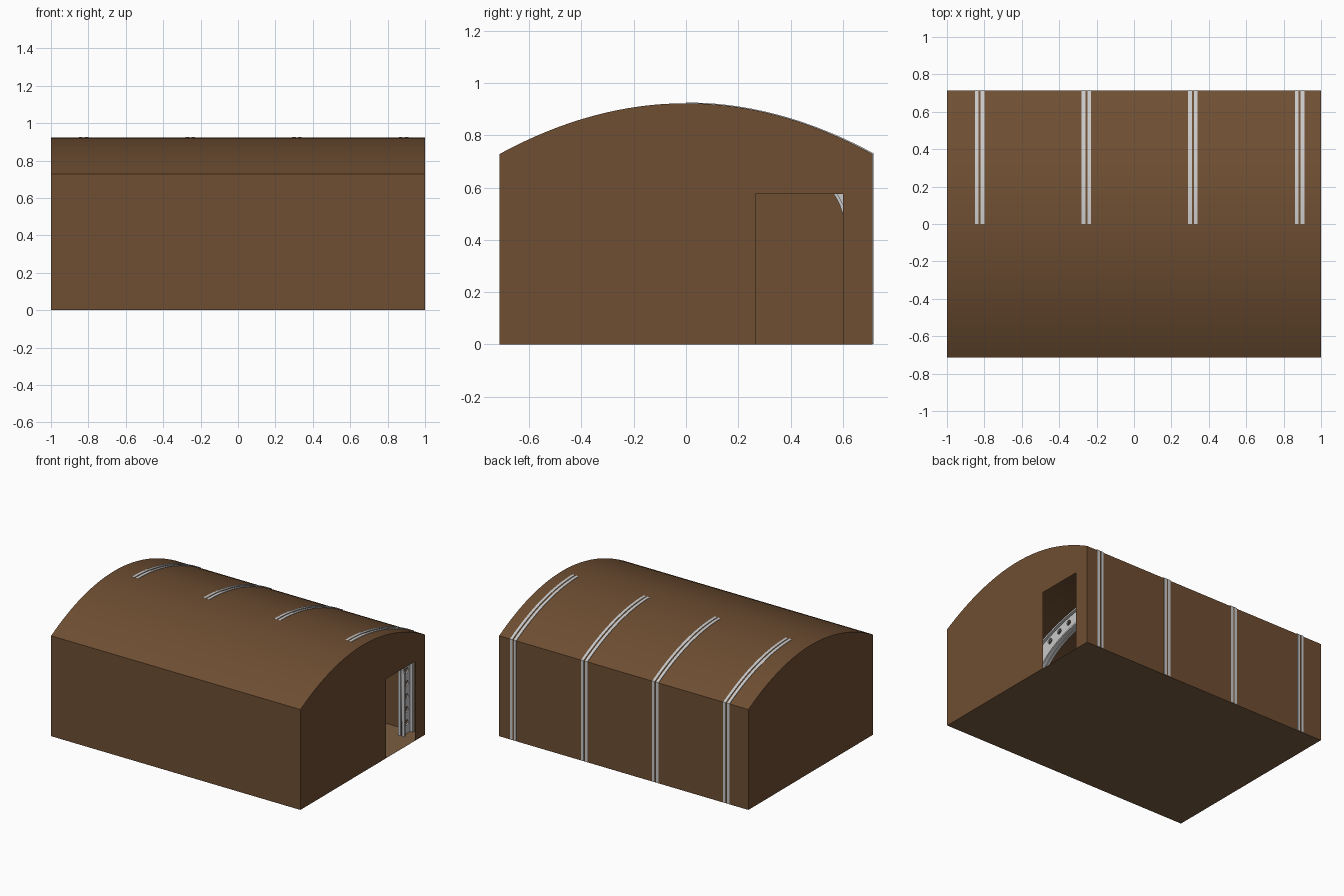
import bpy, bmesh, math

if "Cube" in bpy.data.objects:
    bpy.data.objects.remove(bpy.data.objects["Cube"])

H, EAVE, PEAK = 0.713, 0.728, 0.922      # half width, eave and ridge heights
RIBS = (-0.825, -0.255, 0.315, 0.886)


def material(name, rgb):
    m = bpy.data.materials.new(name)
    m.diffuse_color = (*rgb, 1)
    m.use_nodes = True
    m.node_tree.nodes["Principled BSDF"].inputs["Base Color"].default_value = m.diffuse_color
    return m


BROWN = material("brown cladding", (0.156, 0.076, 0.032))
TAN = material("tan floor", (0.20, 0.11, 0.052))
GREY = material("light grey metal", (0.58, 0.58, 0.58))


def roof_z(y):
    return PEAK - (PEAK - EAVE) * (y / H) ** 2


def mesh_object(name, faces, mat, smooth=False):
    """faces: list of point lists"""
    bm = bmesh.new()
    for f in faces:
        bm.faces.new([bm.verts.new(p) for p in f])
    bmesh.ops.remove_doubles(bm, verts=bm.verts, dist=1e-5)
    bmesh.ops.recalc_face_normals(bm, faces=bm.faces)
    for f in bm.faces:
        f.smooth = smooth
    me = bpy.data.meshes.new(name)
    bm.to_mesh(me)
    bm.free()
    me.materials.append(mat)
    ob = bpy.data.objects.new(name, me)
    bpy.context.collection.objects.link(ob)
    return ob


# Vaulted roof sheet
N = 32
arch = [(y, roof_z(y)) for y in (H - 2 * H * i / N for i in range(N + 1))]
mesh_object("roof", [[(-1, *a), (1, *a), (1, *b), (-1, *b)]
                     for a, b in zip(arch, arch[1:])], BROWN, True)

# Long walls and floor
for name, y in (("front_wall", -H), ("back_wall", H)):
    s = 1 if y < 0 else -1
    mesh_object(name, [[(-s, y, 0), (s, y, 0), (s, y, EAVE), (-s, y, EAVE)]], BROWN)
floor = mesh_object("floor", [[(-1, -H, 0), (1, -H, 0), (1, H, 0), (-1, H, 0)]], TAN)

# End walls, the right one with a doorway
mesh_object("left_end_wall", [[(-1, *p) for p in [(H, 0)] + arch + [(-H, 0)]]], BROWN)
door = [(-H, 0), (0.265, 0), (0.265, 0.575), (0.6, 0.575), (0.6, 0), (H, 0)]
mesh_object("right_end_wall", [[(1, *p) for p in arch + door]], BROWN)


# Half frame outlines: outer one follows the shell, inner one is an elliptical arch
def outer(s, d, n=20):
    pts = [(s * (H + d), 0.002)]
    for i in range(n + 1):
        y = H * (1 - i / n)
        pts.append((s * (y + d * y / H), roof_z(y) + d))
    return pts


def inner(s, d, n=20):
    pts = [(s * (0.605 + d), 0.002)]
    for i in range(n + 1):
        a = math.pi / 2 * i / n
        pts.append((s * (0.605 + d) * math.cos(a), 0.45 + (0.35 + d) * math.sin(a)))
    return pts


def bar(name, p, q, x0, x1):
    """Solid strip between outlines p and q, from x0 to x1."""
    faces = []
    for i in range(len(p) - 1):
        quad = (p[i], p[i + 1], q[i + 1], q[i])
        faces += [[(x, *c) for c in quad] for x in (x0, x1)]
        for a, b in ((p[i], p[i + 1]), (q[i], q[i + 1])):
            faces.append([(x0, *a), (x1, *a), (x1, *b), (x0, *b)])
    faces.append([(x0, *p[0]), (x1, *p[0]), (x1, *q[0]), (x0, *q[0])])
    return mesh_object(name, faces, GREY)


def web_mesh():
    """Perforated web plate of a whole frame, filled from 2D outlines."""
    cu = bpy.data.curves.new("web", 'CURVE')
    cu.dimensions, cu.fill_mode, cu.extrude = '2D', 'BOTH', 0.005

    def loop(pts):
        sp = cu.splines.new('POLY')
        sp.points.add(len(pts) - 1)
        for v, (a, b) in zip(sp.points, pts):
            v.co = (a, b, 0, 1)
        sp.use_cyclic_u = True

    loop(outer(1, -0.007) + outer(-1, -0.007)[-2::-1]
         + inner(-1, 0.004) + inner(1, 0.004)[-2::-1])
    holes = [(0.095 * i - 0.57, roof_z(0.095 * i - 0.57) - 0.05) for i in range(13)]
    holes += [(s * 0.659, 0.08 + 0.095 * i) for s in (-1, 1) for i in range(6)]
    for y, z in holes:
        loop([(y + 0.02 * math.cos(math.tau * k / 12),
               z + 0.02 * math.sin(math.tau * k / 12)) for k in range(12)])
    tmp = bpy.data.objects.new("web_outline", cu)
    bpy.context.collection.objects.link(tmp)
    bpy.context.view_layer.update()
    dg = bpy.context.evaluated_depsgraph_get()
    me = bpy.data.meshes.new_from_object(tmp.evaluated_get(dg))
    bpy.data.objects.remove(tmp)
    me.materials.clear()
    me.materials.append(GREY)
    return me


# Frames: a web plus paired flanges; the back half just breaks the skin
web = web_mesh()
for x in RIBS:
    ob = bpy.data.objects.new("frame_web", web)
    ob.location.x = x
    ob.rotation_euler = (math.pi / 2, 0, math.pi / 2)
    bpy.context.collection.objects.link(ob)
    for s, d in ((1, 0.003), (-1, -0.004)):
        for x0, x1 in ((x - 0.025, x - 0.0055), (x + 0.0055, x + 0.025)):
            bar("outer_flange", outer(s, d), outer(s, -0.014), x0, x1)
            bar("inner_flange", inner(s, 0), inner(s, 0.012), x0, x1)
